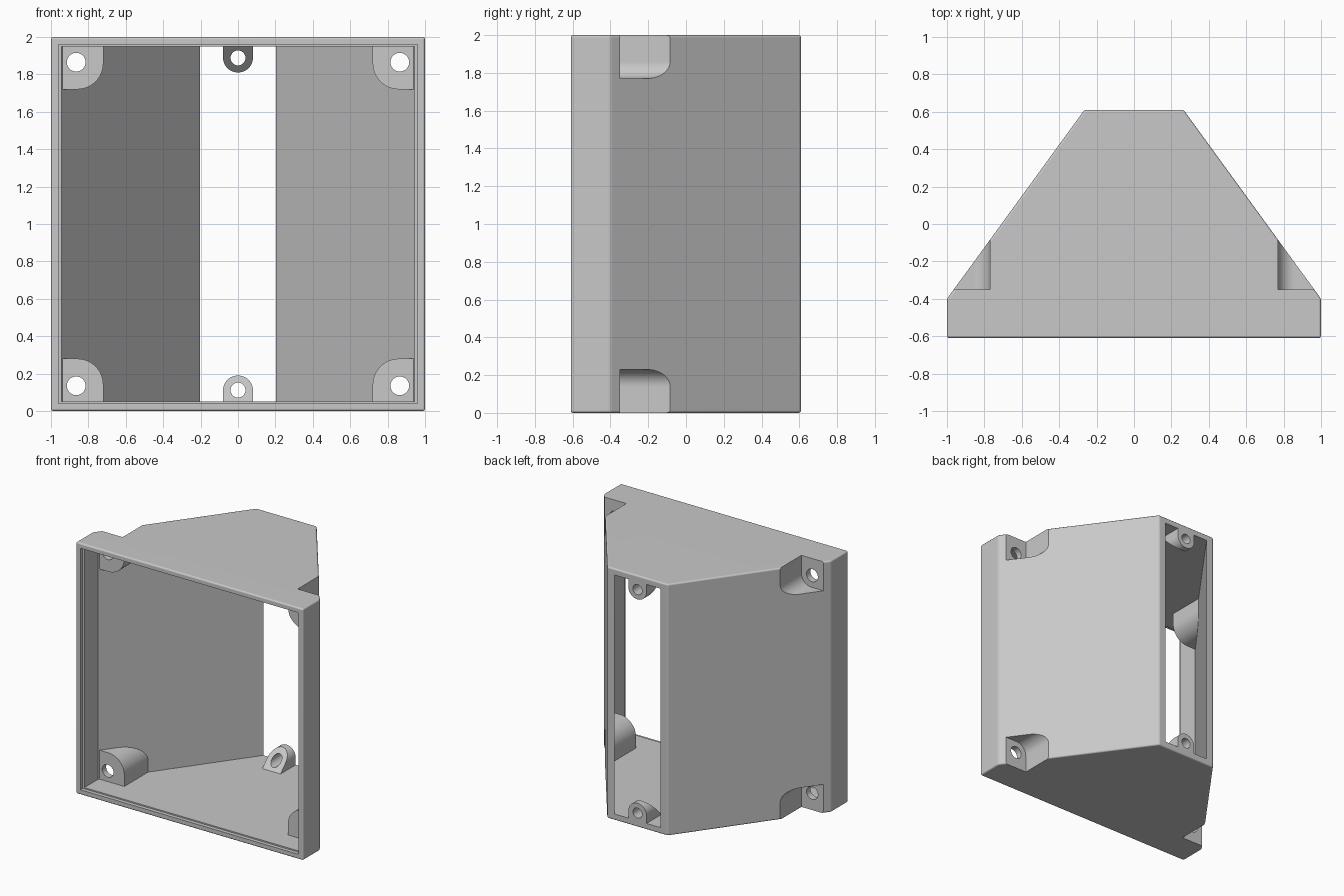
import bpy, bmesh, math
from mathutils import Vector

cube = bpy.data.objects.get("Cube")
if cube:
    bpy.data.objects.remove(cube, do_unlink=True)

grey = bpy.data.materials.new("plain_grey")
grey.use_nodes = True
colour = (0.58, 0.58, 0.58, 1)
grey.diffuse_color = colour
grey.node_tree.nodes["Principled BSDF"].inputs["Base Color"].default_value = colour

FRONT, BACK, KINK, TOP = -0.61, 0.61, -0.4, 2.0
WALL = 0.05


def arc(cx, cz, r, start, end, steps=14):
    angles = [math.radians(start + (end - start) * i / steps) for i in range(steps + 1)]
    return [(cx + r * math.cos(a), cz + r * math.sin(a)) for a in angles]


def prism(name, profile, low, high, place, bevel=0):
    """Extrude a 2D profile between two depths; place maps (u, v, depth) to a point."""
    bm = bmesh.new()
    rings = [[bm.verts.new(Vector(place(u, v, d))) for u, v in profile] for d in (low, high)]
    n = len(profile)
    for ring in rings:
        bm.faces.new(ring)
    for i in range(n):
        j = (i + 1) % n
        bm.faces.new((rings[0][i], rings[0][j], rings[1][j], rings[1][i]))
    if bevel:
        bmesh.ops.recalc_face_normals(bm, faces=bm.faces)
        bmesh.ops.bevel(bm, geom=bm.edges[:], offset=bevel, segments=3,
                        profile=0.5, affect='EDGES')
    bmesh.ops.recalc_face_normals(bm, faces=bm.faces)
    mesh = bpy.data.meshes.new(name)
    bm.to_mesh(mesh)
    bm.free()
    mesh.materials.append(grey)
    obj = bpy.data.objects.new(name, mesh)
    bpy.context.collection.objects.link(obj)
    return obj


def cut(target, cutter):
    """Subtract the cutter from the target and discard it."""
    mod = target.modifiers.new("cut", 'BOOLEAN')
    mod.operation, mod.solver, mod.object = 'DIFFERENCE', 'EXACT', cutter
    bpy.context.view_layer.objects.active = target
    bpy.ops.object.modifier_apply(modifier=mod.name)
    bpy.data.objects.remove(cutter, do_unlink=True)


def upright(u, v, d):
    return (u, v, d)


def corner_place(sx, upper):
    return lambda u, v, d: (sx * u, d, TOP - v if upper else v)


def rounded_corner(x, z, r):
    """Block reaching past the housing corner, rounded on its inner corner."""
    return [(x, -0.1)] + arc(x + r, z - r, r, 180, 90) + [(1.2, z), (1.2, -0.1)]


# Tapered housing, wide at the front and narrow at the back
half = [(1, FRONT), (1, KINK), (0.265, BACK)]
outline = half + [(-x, y) for x, y in reversed(half)]
housing = prism("housing", outline, 0, TOP, upright, bevel=0.013)

# Hollow interior, open at the front and the back
slope = (BACK - KINK) / (1 - 0.265)
inner_x = 0.945
shift = 0.062


def slant_y(x):
    return KINK + (1 - shift - x) * slope


half = [(inner_x, -0.8), (inner_x, slant_y(inner_x)), (0.138, slant_y(0.138))]
outline = half + [(-x, y) for x, y in reversed(half)]
cavity = prism("cavity", outline, WALL, TOP - WALL, upright)

# Corner bosses and sloped tabs are left standing in the hollow
for upper in (False, True):
    for sx in (-1, 1):
        cut(cavity, prism("boss", rounded_corner(0.72, 0.28, 0.14), KINK, 0.15,
                          corner_place(sx, upper)))
    arch = [(0.08, -0.1)] + arc(0, 0.11, 0.08, 0, 180, 24) + [(-0.08, -0.1)]

    def tab_place(u, v, d):
        y = 0.37 + v if d == 0 else d
        return (u, y, TOP - v if upper else v)

    cut(cavity, prism("tab", arch, 0, 0.9, tab_place))
cut(housing, cavity)

# Shallow ledge inside the front rim
edge = 0.96
ledge = [(-edge, -0.8), (edge, -0.8), (edge, FRONT + 0.03), (-edge, FRONT + 0.03)]
cut(housing, prism("ledge", ledge, 1 - edge, 1 + edge, upright))

# Outside screw pockets and screw holes
for upper in (False, True):
    for sx in (-1, 1):
        place = corner_place(sx, upper)
        cut(housing, prism("pocket", rounded_corner(0.77, 0.23, 0.09), -0.35, 0.4, place))
        cut(housing, prism("corner_hole", arc(0.865, 0.135, 0.05, 0, 350, 35),
                           -0.5, -0.25, place))
    cut(housing, prism("tab_hole", arc(0, 0.112, 0.04, 0, 350, 35),
                       0.3, 0.8, corner_place(1, upper)))

# Smooth the curved faces and keep the edges crisp
bpy.ops.object.select_all(action='DESELECT')
housing.select_set(True)
bpy.context.view_layer.objects.active = housing
bpy.ops.object.shade_smooth_by_angle(angle=math.radians(32))
normals = housing.modifiers.new("even_shading", 'WEIGHTED_NORMAL')
normals.keep_sharp = True
